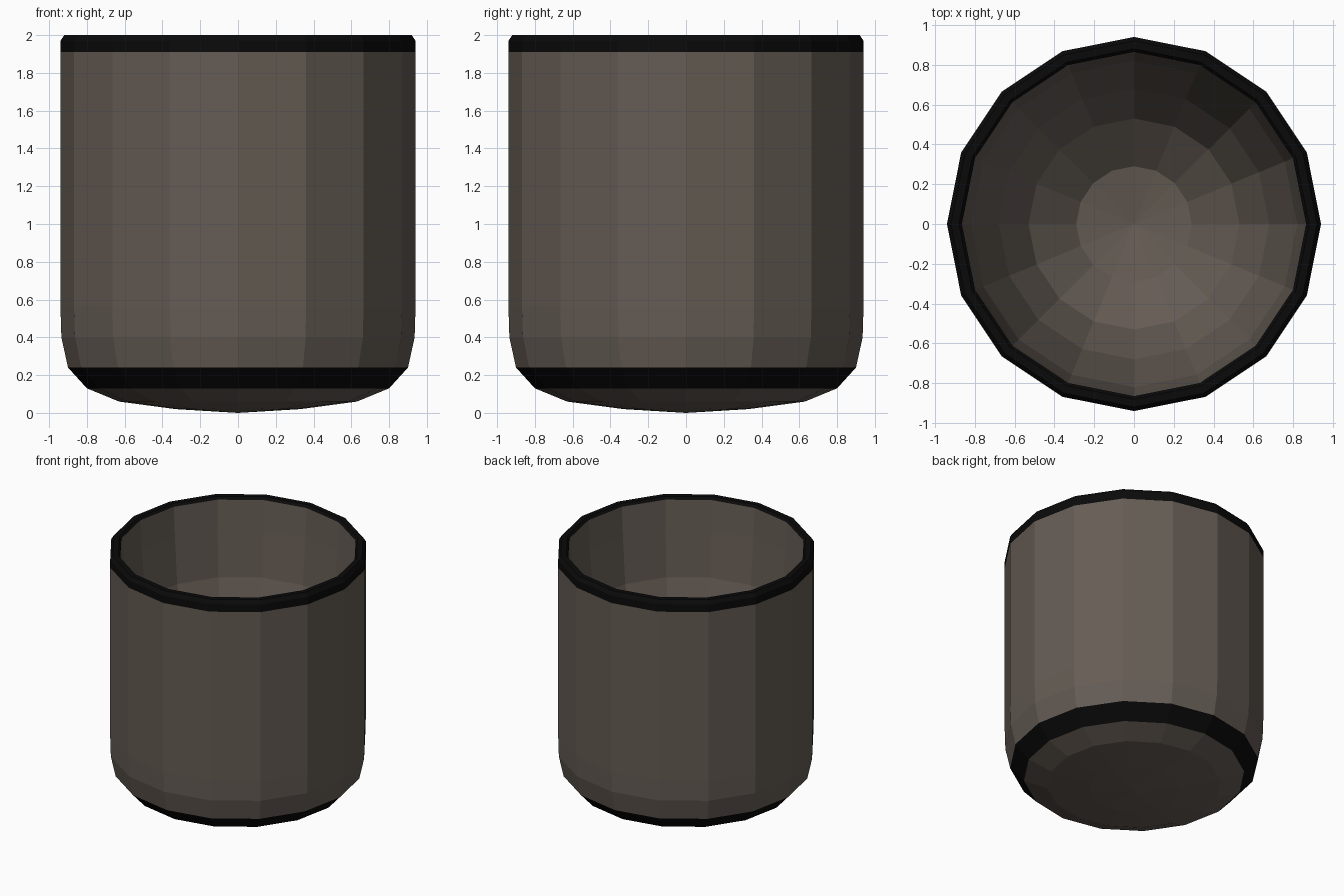
import bpy, bmesh, math

if "Cube" in bpy.data.objects:
    bpy.data.objects.remove(bpy.data.objects["Cube"])

SIDES = 16


def material(name, color):
    m = bpy.data.materials.new(name)
    m.diffuse_color = (*color, 1)
    m.use_nodes = True
    m.node_tree.nodes["Principled BSDF"].inputs["Base Color"].default_value = m.diffuse_color
    return m


clay = material("grey brown clay", (0.130, 0.107, 0.089))
black = material("black trim", (0.003, 0.003, 0.003))


def revolve(name, profile, mat):
    """Spin an (r, z) profile around z with flat faces, corners on the axes."""
    bm = bmesh.new()
    rings = []
    for r, z in profile:
        if r == 0:
            rings.append([bm.verts.new((0, 0, z))] * SIDES)
        else:
            rings.append([bm.verts.new((r * math.cos(a), r * math.sin(a), z))
                          for a in (2 * math.pi * i / SIDES for i in range(SIDES))])
    for a, b in zip(rings, rings[1:]):
        for i in range(SIDES):
            j = (i + 1) % SIDES
            corners = list(dict.fromkeys((a[i], a[j], b[j], b[i])))
            bm.faces.new(corners)
    me = bpy.data.meshes.new(name)
    bm.to_mesh(me)
    bm.free()
    me.materials.append(mat)
    ob = bpy.data.objects.new(name, me)
    bpy.context.collection.objects.link(ob)
    return ob


# rounded underside of the cup
revolve("cup_base", [(0, 0), (0.33, 0.02), (0.63, 0.06), (0.80, 0.13)], clay)
# black ring around the bottom edge
revolve("base_band", [(0.80, 0.13), (0.90, 0.24)], black)
# outer wall
revolve("outer_wall", [(0.90, 0.24), (0.935, 0.40), (0.94, 0.56), (0.94, 1.91)], clay)
# black lip
revolve("rim", [(0.94, 1.91), (0.94, 1.97), (0.92, 2.0), (0.88, 2.0), (0.865, 1.98)], black)
# deep rounded bowl inside
revolve("inner_bowl", [(0.865, 1.98), (0.85, 1.75), (0.82, 1.38), (0.68, 0.88),
                       (0.53, 0.60), (0.29, 0.40), (0, 0.35)], clay)
